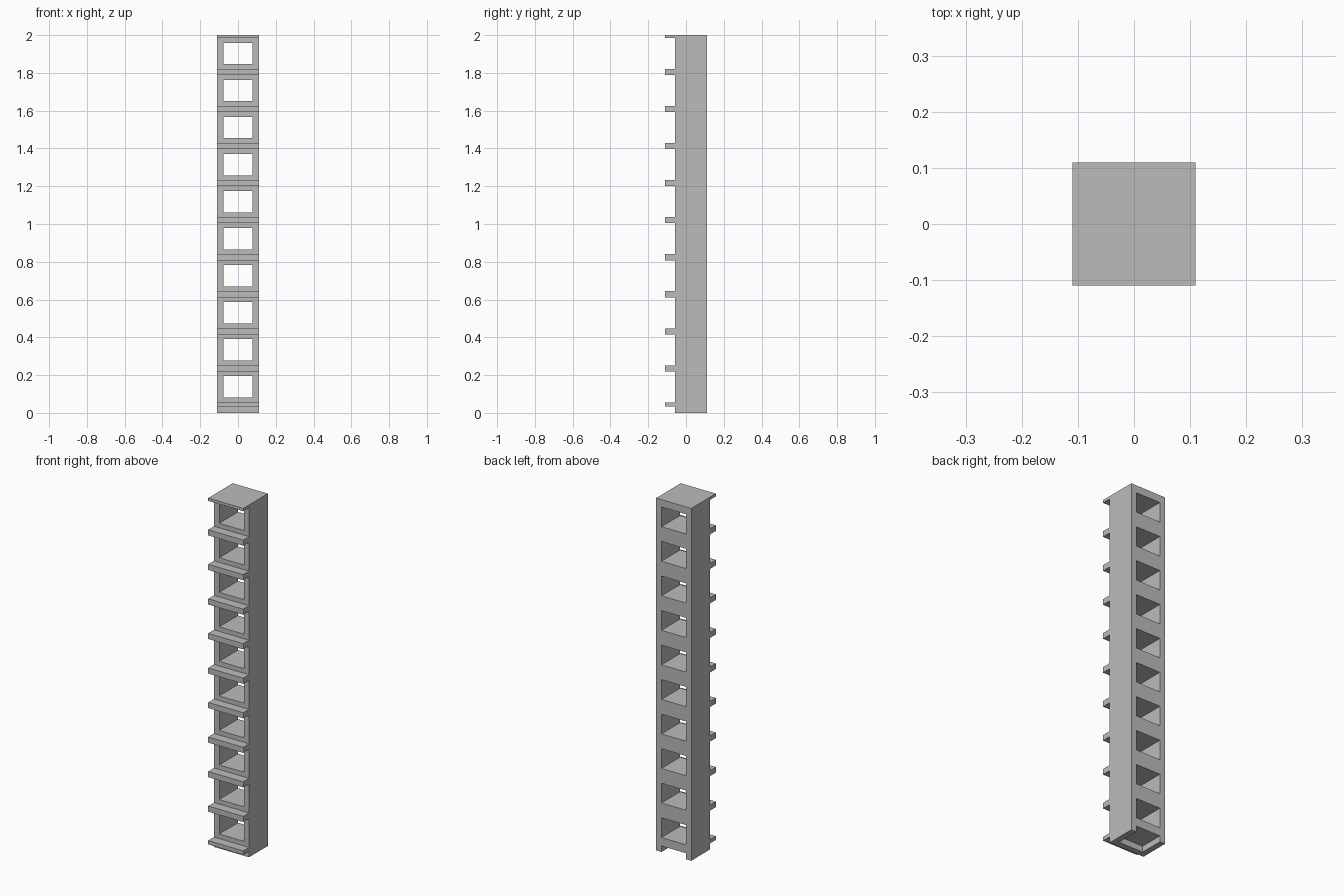
import bpy
import bmesh
from mathutils import Matrix

if "Cube" in bpy.data.objects:
    bpy.data.objects.remove(bpy.data.objects["Cube"], do_unlink=True)

HALF = 0.11          # half the overall width and depth
WALL_Y = -0.058      # front wall plane
OPEN = 0.077         # half width of the openings
STOREYS = 10
PITCH = 0.196
SLAB = 0.034         # underside of the lowest floor

grey = bpy.data.materials.new("Concrete grey")
grey.use_nodes = True
colour = (0.5, 0.5, 0.5, 1)
grey.diffuse_color = colour
grey.node_tree.nodes["Principled BSDF"].inputs["Base Color"].default_value = colour


def boxes(name, extents):
    """One object made of boxes given as (low corner, high corner)."""
    bm = bmesh.new()
    for lo, hi in extents:
        mid = [(a + b) / 2 for a, b in zip(lo, hi)]
        size = [b - a for a, b in zip(lo, hi)]
        bmesh.ops.create_cube(bm, size=1, matrix=Matrix.LocRotScale(mid, None, size))
    mesh = bpy.data.meshes.new(name)
    bm.to_mesh(mesh)
    bm.free()
    mesh.materials.append(grey)
    obj = bpy.data.objects.new(name, mesh)
    bpy.context.collection.objects.link(obj)
    return obj


def combine(target, tool, operation):
    """Apply a boolean and remove the tool object."""
    mod = target.modifiers.new(operation, 'BOOLEAN')
    mod.operation, mod.object, mod.solver = operation, tool, 'EXACT'
    bpy.context.view_layer.objects.active = target
    bpy.ops.object.modifier_apply(modifier=mod.name)
    bpy.data.objects.remove(tool, do_unlink=True)


# Tall tower block
tower = boxes("tower_block", [((-HALF, WALL_Y, 0), (HALF, HALF, 2))])

# Projecting floor ledges, the lowest and highest thinner
ledge_extents = []
for i in range(STOREYS + 1):
    low = max(SLAB, 0.024 + i * PITCH)
    high = min(2, 0.056 + i * PITCH)
    ledge_extents.append(((-HALF, -HALF, low), (HALF, WALL_Y + 0.02, high)))
combine(tower, boxes("floor_ledges", ledge_extents), 'UNION')

# Openings running from front to back, one per storey
opening_extents = []
for i in range(STOREYS):
    z = 0.082 + i * PITCH
    opening_extents.append(((-OPEN, -1, z), (OPEN, 1, z + 0.112)))

# Recess under the lowest floor, open at the back
opening_extents.append(((-OPEN, WALL_Y + 0.033, -1), (OPEN, 1, SLAB)))
combine(tower, boxes("openings", opening_extents), 'DIFFERENCE')
